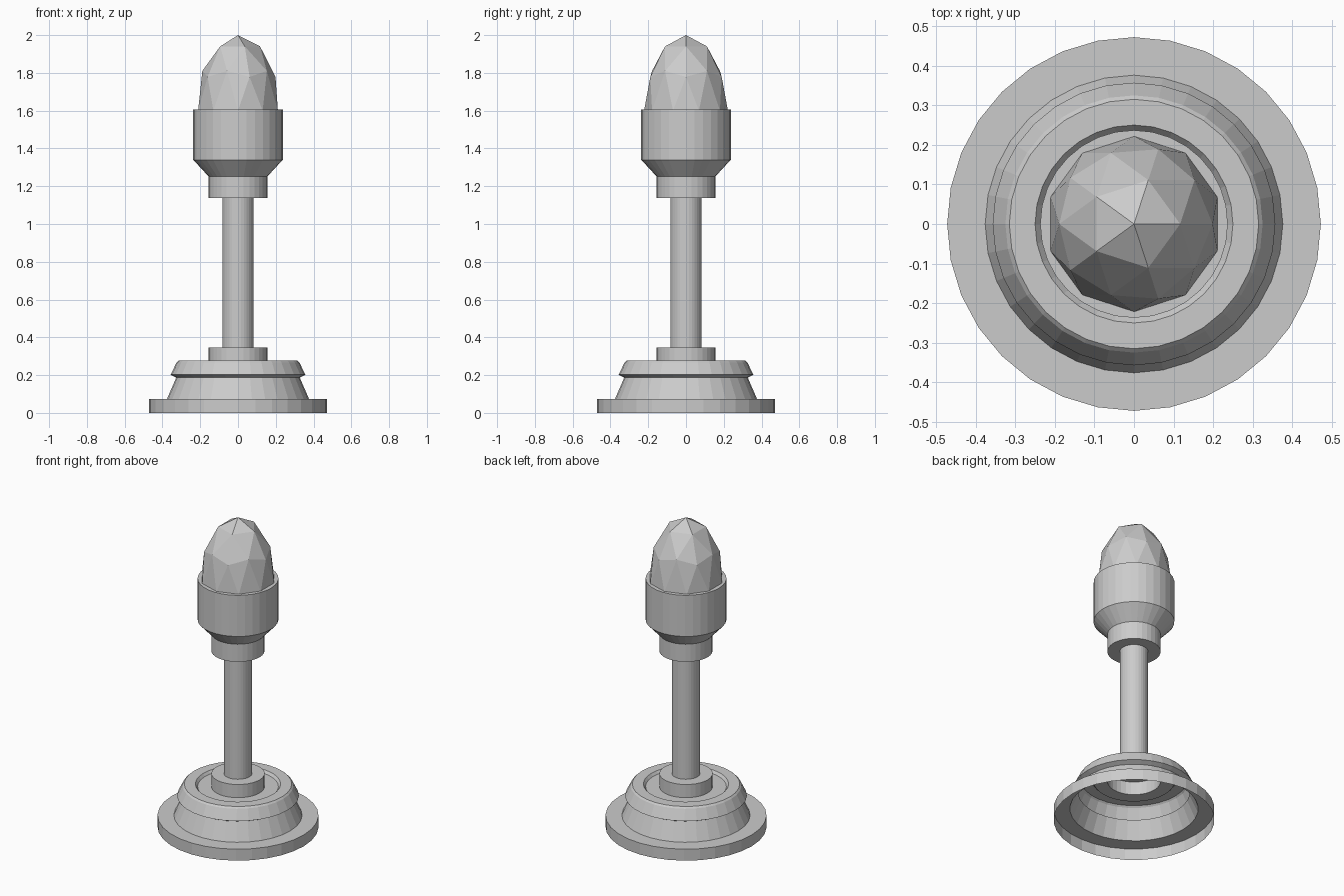
import bpy, bmesh
from math import cos, sin, pi

if "Cube" in bpy.data.objects:
    bpy.data.objects.remove(bpy.data.objects["Cube"])

SIDES = 32


def lathe(name, profile):
    """Revolve (radius, height) points around z; radius 0 closes to a point."""
    bm = bmesh.new()
    rings = []
    for r, z in profile:
        if r == 0:
            rings.append([bm.verts.new((0, 0, z))] * SIDES)
        else:
            rings.append([bm.verts.new((r * cos(2 * pi * i / SIDES),
                                        r * sin(2 * pi * i / SIDES), z))
                          for i in range(SIDES)])
    for a, b in zip(rings, rings[1:]):
        for i in range(SIDES):
            j = (i + 1) % SIDES
            bm.faces.new(list(dict.fromkeys((a[i], a[j], b[j], b[i]))))
    mesh = bpy.data.meshes.new(name)
    bm.to_mesh(mesh)
    bm.free()
    obj = bpy.data.objects.new(name, mesh)
    bpy.context.collection.objects.link(obj)
    return obj


# Hollow stepped base: flange, flared skirt, lip, recessed top, collar
lathe("base", [(0.472, 0), (0.472, 0.074), (0.376, 0.074), (0.327, 0.187),
               (0.357, 0.202), (0.325, 0.267), (0.315, 0.277), (0.25, 0.277),
               (0.237, 0.26), (0.156, 0.26), (0.156, 0.345), (0.083, 0.345)])

# Slim stem
lathe("stem", [(0, 0.345), (0.083, 0.345), (0.083, 1.138)])

# Collar and cup holding the bulb
lathe("cup", [(0.083, 1.138), (0.156, 1.138), (0.156, 1.252), (0.237, 1.34),
              (0.237, 1.606), (0.2, 1.606)])

# Faceted bulb
bpy.ops.mesh.primitive_ico_sphere_add(subdivisions=2, radius=1, location=(0, 0, 1.6))
bulb = bpy.context.object
bulb.name = "bulb"
bulb.scale = (0.222, 0.222, 0.4)
